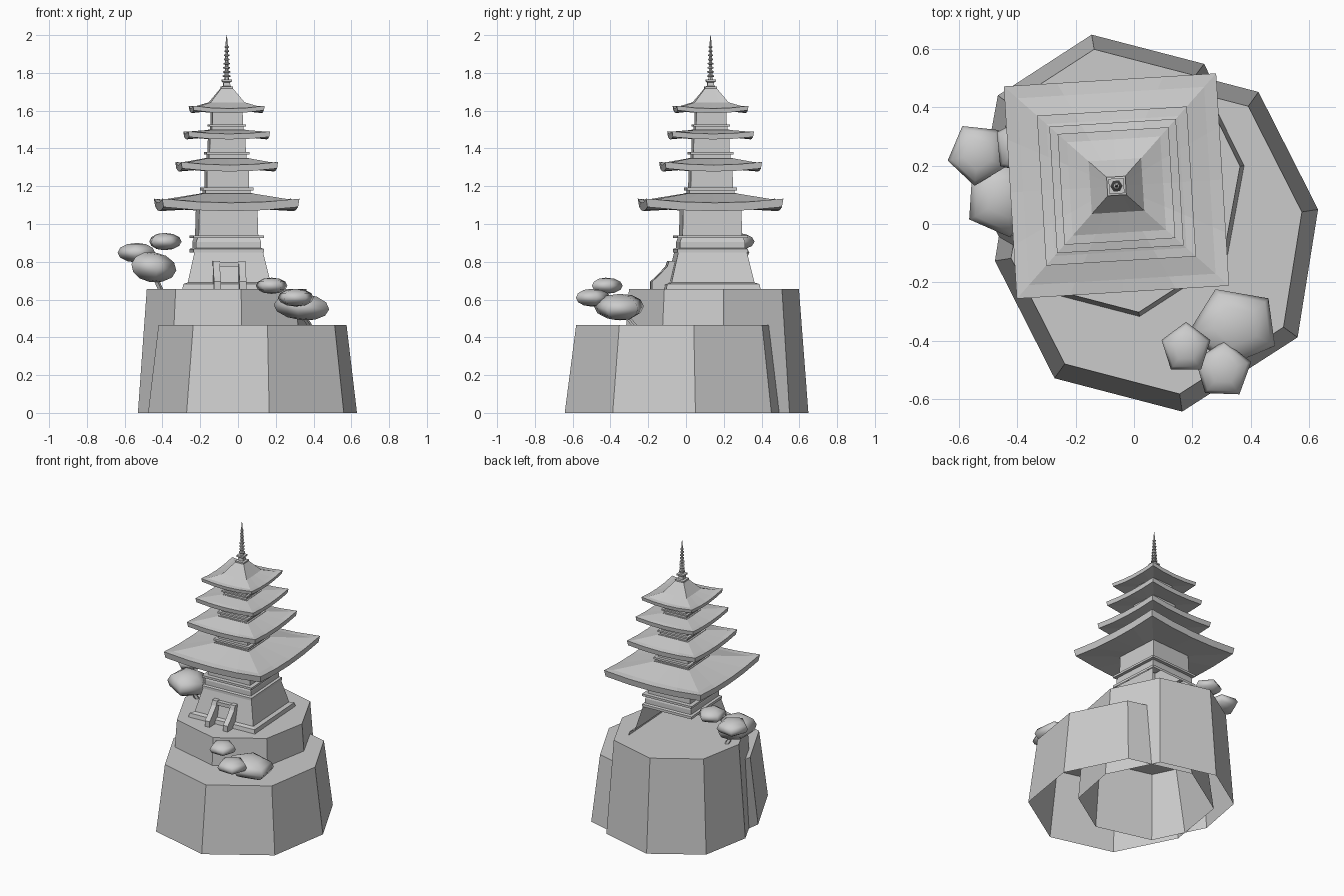
import bpy, bmesh
from math import sin, cos, pi, radians
from mathutils import Matrix, Vector

if "Cube" in bpy.data.objects:
    bpy.data.objects.remove(bpy.data.objects["Cube"])

# Pagoda frame: slightly turned and offset from the origin
TOWER = Matrix.Translation((-0.06, 0.13, 0)) @ Matrix.Rotation(radians(3.5), 4, 'Z')
IDENT = Matrix.Identity(4)


def make(name, verts, faces, mat=IDENT):
    me = bpy.data.meshes.new(name)
    me.from_pydata([mat @ Vector(v) for v in verts], [], faces)
    ob = bpy.data.objects.new(name, me)
    bpy.context.collection.objects.link(ob)
    return ob


def loft(name, rings, mat=IDENT, closed=True, cap_top=False, cap_bottom=False):
    n = len(rings[0])
    faces = []
    for r in range(len(rings) - 1):
        for i in range(n if closed else n - 1):
            j = (i + 1) % n
            faces.append((r * n + i, r * n + j, (r + 1) * n + j, (r + 1) * n + i))
    if cap_top:
        faces.append(tuple(range((len(rings) - 1) * n, len(rings) * n)))
    if cap_bottom:
        faces.append(tuple(reversed(range(n))))
    return make(name, [p for r in rings for p in r], faces, mat)


def square(h, z, lift=0.0, n=1):
    """Square ring with n segments per side; lift raises the corners."""
    pts = []
    for k in range(4):
        c, s = [(1, 0), (0, 1), (-1, 0), (0, -1)][k]
        for i in range(n):
            u = -1 + 2 * i / n
            pts.append((h * (c - s * u), h * (s + c * u), z + lift * u * u))
    return pts


def circle(r, z, n=6):
    return [(r * cos(2 * pi * i / n), r * sin(2 * pi * i / n), z) for i in range(n)]


def box(name, x0, x1, y0, y1, z0, z1, mat):
    rings = [[(x0, y0, z), (x1, y0, z), (x1, y1, z), (x0, y1, z)] for z in (z0, z1)]
    return loft(name, rings, mat, cap_top=True, cap_bottom=True)


# Rocks: tapered eight-sided blocks, open underneath
def rock(name, cx, cy, half, height):
    pts = half + [(-x, -y) for x, y in half]
    loft(name, [[(cx + x * s, cy + y * s, z) for x, y in pts]
                for s, z in ((1, 0), (0.9, height))], cap_top=True)


rock("front_rock", 0.077, -0.038,
     [(0.088, -0.604), (0.483, -0.35), (0.553, 0.088), (0.349, 0.49)], 0.465)
rock("back_rock", -0.06, 0.148,
     [(0.085, -0.5), (0.406, -0.292), (0.47, 0.055), (0.3, 0.4)], 0.655)

# Tower base: only front and right walls, the rear is open
base = [(0.25, 0.655), (0.245, 0.682), (0.22, 0.69), (0.182, 0.85)]
loft("base_walls", [[(-h, -h, z), (h, -h, z), (h, h, z)] for h, z in base], TOWER, closed=False)

# Storey walls with their ledges: (half width, height) profiles
storeys = [
    [(0.187, 0.85), (0.187, 0.868), (0.172, 0.873), (0.172, 0.905), (0.165, 0.925),
     (0.187, 0.925), (0.187, 0.94), (0.158, 0.94), (0.154, 1.085)],
    [(0.13, 1.15), (0.13, 1.165), (0.12, 1.165), (0.12, 1.178), (0.133, 1.178),
     (0.133, 1.192), (0.112, 1.192), (0.11, 1.30)],
    [(0.112, 1.33), (0.112, 1.35), (0.1, 1.35), (0.1, 1.368), (0.114, 1.368),
     (0.114, 1.38), (0.096, 1.38), (0.094, 1.465)],
    [(0.094, 1.48), (0.094, 1.5), (0.084, 1.5), (0.084, 1.517), (0.096, 1.517),
     (0.096, 1.527), (0.081, 1.527), (0.08, 1.61)],
]
for i, prof in enumerate(storeys):
    loft(f"storey_{i + 1}", [square(h, z) for h, z in prof], TOWER)


# Roofs with upswept corners: (body half, eave half, eave underside z, lift, thickness, top half, top z)
roofs = [
    (0.15, 0.364, 1.068, 0.022, 0.044, 0.128, 1.162),
    (0.108, 0.257, 1.278, 0.016, 0.034, 0.11, 1.348),
    (0.092, 0.217, 1.448, 0.013, 0.029, 0.092, 1.498),
    (0.078, 0.19, 1.587, 0.015, 0.024, 0.028, 1.722),
]
for i, (b, e, z, lift, t, h, top) in enumerate(roofs):
    last = i == 3
    mid = 0.16 if last else e * 0.88
    mz = z + t + (0.004 if last else 0.006)
    rings = [square(b, z + 0.012, 0, 4), square(e * 0.98, z, lift, 4),
             square(e, z + t, lift, 4), square(mid, mz, lift * 0.5, 4)]
    if last:
        rings.append(square(0.09, 1.642, 0.002, 4))
    rings.append(square(h, top, 0, 4))
    loft(f"roof_{i + 1}", rings, TOWER, cap_top=last)

# Spire: square foot, then a tapering rod with rings
loft("spire_foot", [square(h, z) for h, z in
     ((0.032, 1.71), (0.032, 1.727), (0.019, 1.73), (0.017, 1.748), (0.026, 1.755), (0.026, 1.765))],
     TOWER, cap_top=True)
prof = [(0.014, 1.765)]
for i in range(8):
    z, r, c = 1.78 + 0.022 * i, 0.021 - 0.0014 * i, 0.011 - 0.0007 * i
    prof += [(c, z - 0.003), (r, z), (r, z + 0.006), (c, z + 0.009)]
prof += [(0.005, 1.965), (0.001, 2.0)]
loft("spire", [circle(r, z) for r, z in prof], TOWER, cap_top=True)

# Entrance: two sloping stair walls, posts and lintel
side = [(-0.315, 0.655), (-0.315, 0.695), (-0.285, 0.722), (-0.235, 0.775),
        (-0.225, 0.805), (-0.19, 0.805), (-0.19, 0.655)]
for name, s in (("left_stair_wall", -1), ("right_stair_wall", 1)):
    xs = sorted((s * 0.05, s * 0.086))
    loft(name, [[(x, y, z) for y, z in side] for x in xs], TOWER, cap_top=True, cap_bottom=True)
box("door_lintel", -0.07, 0.07, -0.222, -0.185, 0.775, 0.80, TOWER)


# Foliage: five-sided smooth flattened balls
def clump(name, loc, size, phase, tilt=0):
    bm = bmesh.new()
    m = (Matrix.Translation(loc) @ Matrix.Rotation(radians(tilt), 4, 'Y')
         @ Matrix.Diagonal((*size, 1)) @ Matrix.Rotation(radians(phase), 4, 'Z'))
    bmesh.ops.create_uvsphere(bm, u_segments=5, v_segments=6, radius=1, matrix=m)
    for f in bm.faces:
        f.smooth = True
    me = bpy.data.meshes.new(name)
    bm.to_mesh(me)
    bm.free()
    bpy.context.collection.objects.link(bpy.data.objects.new(name, me))


clump("right_tree_big", (0.345, -0.35, 0.56), (0.158, 0.14, 0.07), 25, 5)
clump("right_tree_middle", (0.305, -0.5, 0.61), (0.1, 0.1, 0.047), 70)
clump("right_tree_top", (0.178, -0.425, 0.673), (0.088, 0.09, 0.043), 0)
clump("left_tree_big", (-0.455, 0.09, 0.772), (0.13, 0.14, 0.08), 50, 8)
clump("left_tree_middle", (-0.535, 0.24, 0.848), (0.105, 0.11, 0.052), 30)
clump("left_tree_top", (-0.39, 0.265, 0.907), (0.092, 0.1, 0.046), 60)


# Trunks: thin leaning stems
def trunk(name, foot, head, r=0.016):
    rings = [[(p[0] + x, p[1] + y, p[2]) for x, y, _ in circle(r, 0, 5)] for p in (foot, head)]
    loft(name, rings, cap_top=True)


trunk("right_trunk", (0.38, -0.27, 0.46), (0.33, -0.34, 0.54))
trunk("left_trunk", (-0.41, 0.13, 0.65), (-0.45, 0.1, 0.74))
